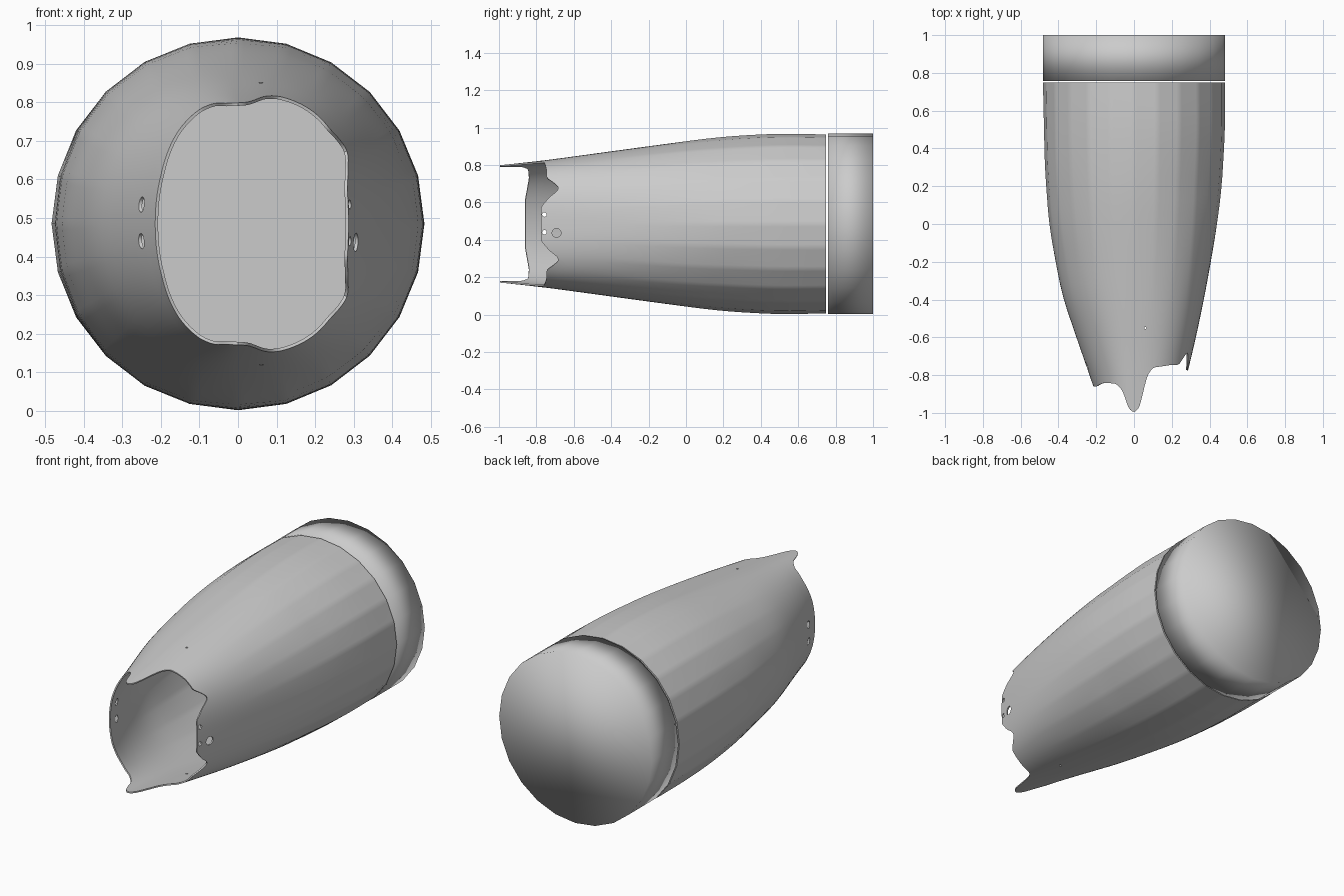
import bpy, bmesh, math
from mathutils import Matrix, Vector

if "Cube" in bpy.data.objects:
    bpy.data.objects.remove(bpy.data.objects["Cube"])

CZ = 0.485                      # height of the long axis
R_BACK = 0.483
N, ROWS, SIDES = 192, 24, 24
Y_BACK = 0.748

# half sizes along y: right side, left side, top/bottom
RIGHT = [(-1, .23), (-.76, .29), (-.6, .328), (-.4, .37), (-.2, .407), (0, .44), (.2, .465), (.5, .482), (.75, .482)]
LEFT = [(-1, .167), (-.86, .215), (-.62, .298), (-.38, .38), (-.2, .415), (0, .45), (.3, .472), (.75, .482)]
TALL = [(-1, .313), (-.75, .34), (-.4, .388), (0, .442), (.2, .467), (.5, .484), (.75, .478)]
# front rim: angle from +x toward top, y position
RIM = [(0, -.775), (18, -.775), (27, -.73), (31.5, -.688), (35, -.68), (40.5, -.71), (46, -.745),
       (57, -.747), (73, -.76), (78, -.80), (84.5, -.97), (90, -1), (95.5, -.975), (101, -.88),
       (108, -.845), (122, -.84), (146, -.86), (180, -.862)]


def interp(tab, x):
    """Linear lookup in a table."""
    for (x0, v0), (x1, v1) in zip(tab, tab[1:]):
        if x <= x1:
            return v0 + (v1 - v0) * (x - x0) / (x1 - x0)
    return tab[-1][1]


def smooth(tab, x, w):
    """Lookup with softened corners."""
    lo, hi = tab[0][0], tab[-1][0]
    d = min(w, x - lo, hi - x)
    return sum(interp(tab, x + d * k) for k in (-1, -.5, 0, .5, 1)) / 5


def section(a, y):
    """Point of the superellipse section at angle a."""
    c, s = math.cos(a), math.sin(a)
    back = min(1, max(0, (y + .8) / 1.0))
    n = (2.65 - .65 * back) if c > 0 else 2.05
    w = smooth(RIGHT if c > 0 else LEFT, y, .08)
    r = (abs(c / w) ** n + abs(s / smooth(TALL, y, .1)) ** n) ** (-1 / n)
    return Vector((r * c, y, CZ + r * s))


def shell_point(a, y):
    """Smooth section at the front, blending to a faceted one at the back."""
    step = 2 * math.pi / SIDES
    k = math.floor(a / step + 1e-6)
    f = a / step - k
    facet = section(k * step, y).lerp(section((k + 1) * step, y), f)
    return section(a, y).lerp(facet, min(1, max(0, (y + .5) / 1.0)))


def finish(name, bm):
    me = bpy.data.meshes.new(name)
    bm.to_mesh(me)
    bm.free()
    ob = bpy.data.objects.new(name, me)
    bpy.context.collection.objects.link(ob)
    return ob


def cylinder(bm, centre, axis, r, length, sides):
    rot = Vector((0, 0, 1)).rotation_difference(Vector(axis)).to_matrix().to_4x4()
    bmesh.ops.create_cone(bm, cap_ends=True, segments=sides, radius1=r, radius2=r,
                          depth=length, matrix=Matrix.Translation(centre) @ rot)


# tapered shell with a scalloped front rim
bm = bmesh.new()
grid = []
for i in range(N):
    a = 2 * math.pi * i / N
    deg = math.degrees(a)
    y0 = max(-1, smooth(RIM, min(deg, 360 - deg), 1.5))
    grid.append([bm.verts.new(shell_point(a, y0 + (Y_BACK - y0) * j / ROWS)) for j in range(ROWS + 1)])
for i in range(N):
    p, q = grid[i], grid[(i + 1) % N]
    for j in range(ROWS):
        bm.faces.new((p[j], p[j + 1], q[j + 1], q[j]))
shell = finish("shell", bm)
mod = shell.modifiers.new("wall", 'SOLIDIFY')
mod.thickness = .008
mod.offset = -1

# fastener holes in the side walls and pin holes above and below
bm = bmesh.new()
for z in (.44, .535):
    cylinder(bm, (.3, -.757, z), (1, 0, 0), .012, .2, 16)
    cylinder(bm, (-.25, -.752, z), (1, 0, 0), .02, .2, 16)
cylinder(bm, (.3, -.692, .437), (1, 0, 0), .024, .2, 20)
for z in (.1, .87):
    cylinder(bm, (.06, -.55, z), (0, 0, 1), .006, .2, 10)
cutter = finish("hole_cutter", bm)
cutter.hide_render = True
mod = shell.modifiers.new("holes", 'BOOLEAN')
mod.operation = 'DIFFERENCE'
mod.solver = 'EXACT'
mod.object = cutter

bpy.context.view_layer.objects.active = shell
shell.select_set(True)
for m in list(shell.modifiers):
    bpy.ops.object.modifier_apply(modifier=m.name)
bpy.data.objects.remove(cutter)
bpy.ops.object.shade_smooth_by_angle(angle=math.radians(35))

# flat bulkhead closing the back of the shell
bm = bmesh.new()
cylinder(bm, (0, Y_BACK - .004, CZ), (0, 1, 0), .474, .006, SIDES)
finish("bulkhead", bm)

# separate end cap behind a narrow gap
bm = bmesh.new()
cylinder(bm, (0, .879, CZ), (0, 1, 0), R_BACK, .242, SIDES)
for f in bm.faces:
    f.smooth = True
finish("end_cap", bm)
